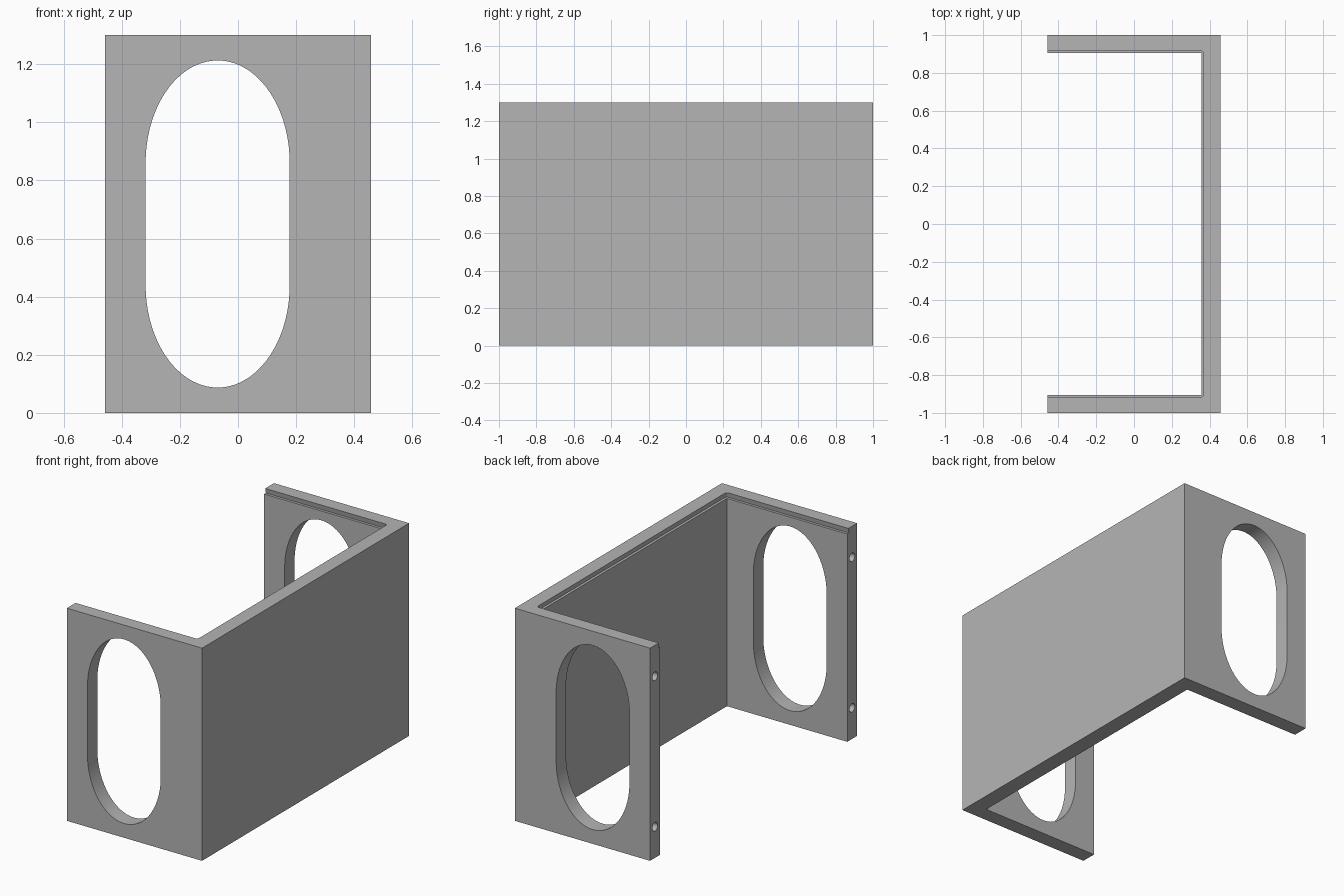
import bpy, bmesh
from math import sin, cos, pi
from mathutils import Vector

HX, HY, H = 0.457, 1.0, 1.3      # half width, half length, height
WALL_X, WALL_Y = 0.357, 0.905    # inner faces of the back wall and arms

cube = bpy.data.objects.get("Cube")
if cube:
    bpy.data.objects.remove(cube, do_unlink=True)

grey = bpy.data.materials.new("plain grey")
grey.use_nodes = True
colour = (0.46, 0.46, 0.46, 1)
grey.diffuse_color = colour
grey.node_tree.nodes["Principled BSDF"].inputs["Base Color"].default_value = colour


def loft(name, start, end):
    """Closed solid between two matching outlines."""
    bm = bmesh.new()
    a = [bm.verts.new(p) for p in start]
    b = [bm.verts.new(p) for p in end]
    bm.faces.new(a)
    bm.faces.new(b)
    for i in range(len(a)):
        j = (i + 1) % len(a)
        bm.faces.new((a[i], a[j], b[j], b[i]))
    bmesh.ops.recalc_face_normals(bm, faces=bm.faces)
    mesh = bpy.data.meshes.new(name)
    bm.to_mesh(mesh)
    bm.free()
    mesh.materials.append(grey)
    obj = bpy.data.objects.new(name, mesh)
    bpy.context.collection.objects.link(obj)
    return obj


def prism(name, outline, offset):
    return loft(name, outline, [Vector(p) + Vector(offset) for p in outline])


# U-shaped body: back wall with two arms
plan = [(-HX, -HY), (HX, -HY), (HX, HY), (-HX, HY), (-HX, WALL_Y),
        (WALL_X, WALL_Y), (WALL_X, -WALL_Y), (-HX, -WALL_Y)]
body = prism("bracket_body", [(x, y, 0) for x, y in plan], (0, 0, H))
cutters = []


# Long rounded opening through both arms
def opening_point(i, n=64):
    t = 2 * pi * (i + 0.5) / n
    straight = 0.21 if sin(t) > 0 else -0.21
    return (-0.07 + 0.248 * cos(t), -1.2, H / 2 + straight + 0.353 * sin(t))


cutters.append(prism("opening_cutter", [opening_point(i) for i in range(64)], (0, 2.4, 0)))


# Undercut lid slot around the inner top edge, open at the arm ends
def slot_outline(grow, z, r=0.015):
    x, y = WALL_X + grow, WALL_Y + grow
    arc = [(x - r + r * cos(k * pi / 8), y - r + r * sin(k * pi / 8)) for k in range(5)]
    half = arc + [(-0.6, y)]
    return [(px, py, z) for px, py in half] + [(px, -py, z) for px, py in reversed(half)]


cutters.append(loft("slot_cutter", slot_outline(0.016, H - 0.03), slot_outline(0.006, H + 0.03)))

# Screw holes in the arm ends
for y in (-0.952, 0.952):
    for z in (0.19, H - 0.19):
        ring = [(-0.6, y + 0.026 * cos(k * pi / 12), z + 0.026 * sin(k * pi / 12))
                for k in range(24)]
        cutters.append(prism("screw_hole_cutter", ring, (0.25, 0, 0)))

# Cut everything out of the body
bpy.context.view_layer.objects.active = body
for cutter in cutters:
    cutter.hide_render = True
    mod = body.modifiers.new("cut", "BOOLEAN")
    mod.operation = "DIFFERENCE"
    mod.solver = "EXACT"
    mod.object = cutter
    bpy.ops.object.modifier_apply(modifier=mod.name)
for cutter in cutters:
    bpy.data.objects.remove(cutter, do_unlink=True)

bpy.ops.object.select_all(action="DESELECT")
body.select_set(True)
bpy.ops.object.shade_smooth_by_angle(angle=pi / 6)
